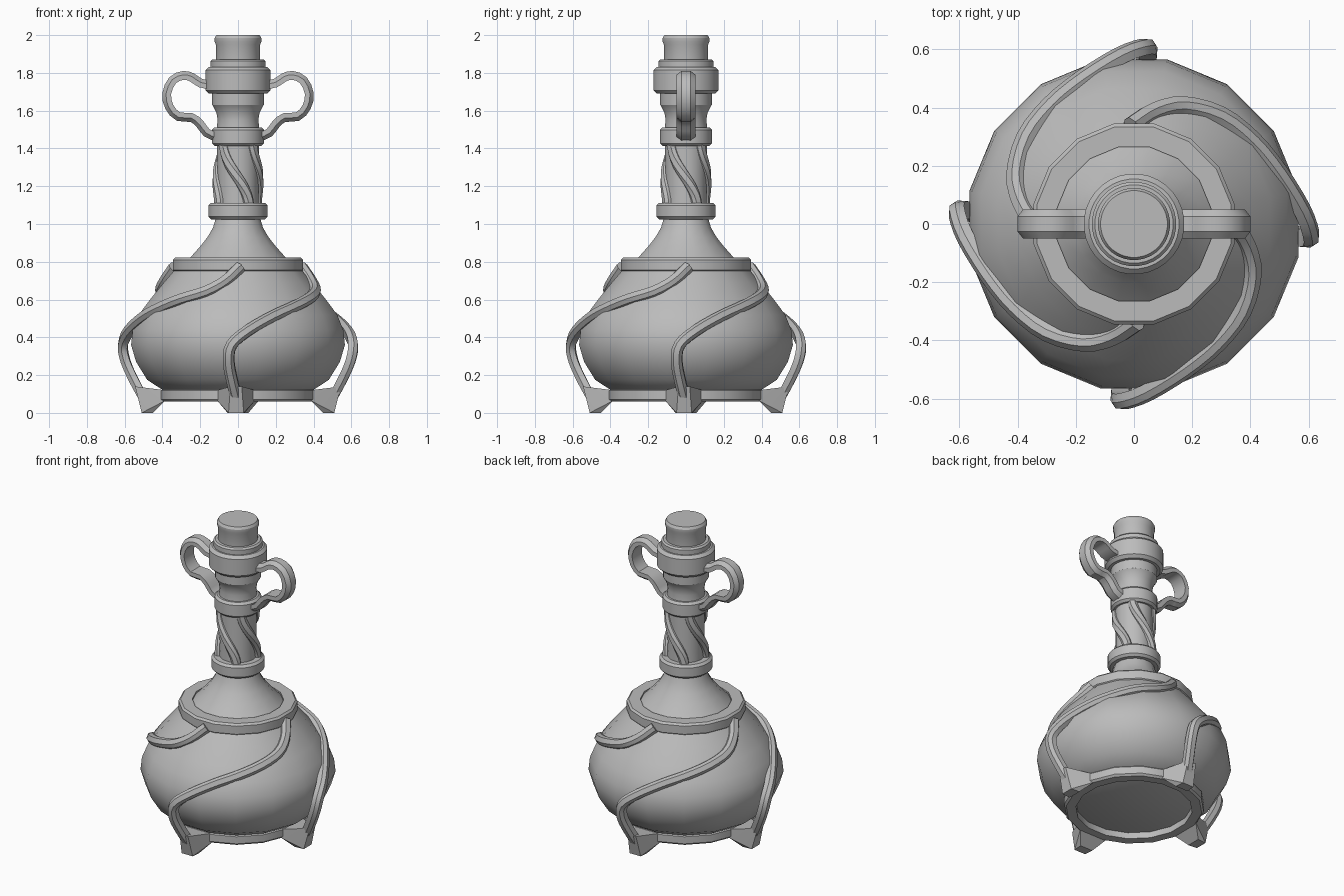
import bpy, bmesh, math
from mathutils import Vector, Matrix

if "Cube" in bpy.data.objects:
    bpy.data.objects.remove(bpy.data.objects["Cube"])

metal = bpy.data.materials.new("grey")
metal.diffuse_color = (0.5, 0.5, 0.5, 1)
metal.use_nodes = True
metal.node_tree.nodes["Principled BSDF"].inputs["Base Color"].default_value = metal.diffuse_color


def finish(name, bm, angle=30):
    bmesh.ops.recalc_face_normals(bm, faces=bm.faces[:])
    me = bpy.data.meshes.new(name)
    bm.to_mesh(me)
    bm.free()
    me.materials.append(metal)
    ob = bpy.data.objects.new(name, me)
    bpy.context.collection.objects.link(ob)
    bpy.ops.object.select_all(action='DESELECT')
    ob.select_set(True)
    bpy.context.view_layer.objects.active = ob
    bpy.ops.object.shade_smooth_by_angle(angle=math.radians(angle))
    return ob


def skin(bm, rows, close_rows=False):
    """Bridge a list of closed vertex loops; cap the ends if open."""
    n = len(rows[0])
    count = len(rows) if close_rows else len(rows) - 1
    for i in range(count):
        a, b = rows[i], rows[(i + 1) % len(rows)]
        for j in range(n):
            k = (j + 1) % n
            bm.faces.new((a[j], a[k], b[k], b[j]))
    if not close_rows:
        bm.faces.new(rows[0])
        bm.faces.new(rows[-1])


def lathe(name, profile, seg=32, ring=False):
    """Turn (radius, z) points round the z axis."""
    bm = bmesh.new()
    rows = []
    for r, z in profile:
        angles = [2 * math.pi * (j + 0.5) / seg for j in range(seg)]
        rows.append([bm.verts.new((r * math.cos(a), r * math.sin(a), z)) for a in angles])
    skin(bm, rows, ring)
    return finish(name, bm)


def band(name, inner, outer, z0, z1, bev=0.014, seg=32):
    """Bevelled ring."""
    return lathe(name, [(inner, z0), (outer - bev, z0), (outer, z0 + bev),
                        (outer, z1 - bev), (outer - bev, z1), (inner, z1)], seg, True)


def smooth_path(pts, steps=3):
    """Catmull-Rom curve through the points."""
    p = [Vector(q) for q in pts]
    p = [2 * p[0] - p[1]] + p + [2 * p[-1] - p[-2]]
    out = []
    for i in range(1, len(p) - 2):
        a, b, c, d = p[i - 1:i + 3]
        for s in range(steps):
            t = s / steps
            out.append(0.5 * (2 * b + (c - a) * t + (2 * a - 5 * b + 4 * c - d) * t * t
                              + (3 * b - a - 3 * c + d) * t ** 3))
    return out + [p[-2]]


def sweep(bm, path, outward, width, thick):
    """Strap with chamfered outer corners, its back turned away from outward(point)."""
    w, h = width / 2, thick / 2
    outline = [(-w, -h), (w, -h), (w, h * 0.2), (w * 0.5, h), (-w * 0.5, h), (-w, h * 0.2)]
    rows = []
    for i, p in enumerate(path):
        t = (path[min(i + 1, len(path) - 1)] - path[max(i - 1, 0)]).normalized()
        side = t.cross(outward(p)).normalized()
        up = side.cross(t)
        rows.append([bm.verts.new(p + side * u + up * v) for u, v in outline])
    skin(bm, rows)


def four_copies(bm):
    """Repeat the geometry round z at quarter turns."""
    base = bm.verts[:] + bm.edges[:] + bm.faces[:]
    for k in range(1, 4):
        new = bmesh.ops.duplicate(bm, geom=base)["geom"]
        bmesh.ops.rotate(bm, cent=(0, 0, 0), matrix=Matrix.Rotation(k * math.pi / 2, 3, 'Z'),
                         verts=[v for v in new if isinstance(v, bmesh.types.BMVert)])


# Bulb, shoulder cone and neck
lathe("body", [(0.36, 0.10), (0.42, 0.13), (0.49, 0.175), (0.55, 0.27), (0.577, 0.36),
               (0.568, 0.44), (0.535, 0.52), (0.475, 0.6), (0.40, 0.69), (0.33, 0.77)], 16)
lathe("shoulder", [(0.29, 0.79), (0.26, 0.82), (0.205, 0.88), (0.165, 0.93),
                   (0.135, 0.98), (0.12, 1.03)], 16)
lathe("neck", [(0.112, 1.02), (0.108, 1.2), (0.112, 1.42), (0.112, 1.52), (0.108, 1.55),
               (0.115, 1.59), (0.13, 1.62), (0.137, 1.63), (0.137, 1.70)])

# Bands
band("base_ring", 0.345, 0.415, 0.06, 0.13, 0.012, 16)
band("shoulder_ring", 0.27, 0.352, 0.745, 0.822, 0.012, 16)
band("lower_collar", 0.09, 0.157, 1.025, 1.112)
band("middle_collar", 0.09, 0.138, 1.412, 1.512)
band("upper_collar", 0.09, 0.173, 1.69, 1.832, 0.018)
band("lip", 0.09, 0.145, 1.82, 1.872, 0.01)

# Stopper
lathe("stopper", [(0.117, 1.85), (0.118, 1.95), (0.124, 1.965), (0.124, 1.985), (0.115, 2.0)])

# Curling straps from the shoulder ring down to the feet
bm = bmesh.new()
strap = smooth_path([(0.01, -0.34, 0.775), (-0.07, -0.39, 0.70), (-0.17, -0.41, 0.645),
                     (-0.30, -0.375, 0.605), (-0.41, -0.29, 0.56), (-0.50, -0.18, 0.51),
                     (-0.58, -0.05, 0.435), (-0.61, 0.035, 0.36), (-0.595, 0.05, 0.27),
                     (-0.545, 0.03, 0.16), (-0.49, 0.005, 0.06)])
sweep(bm, strap, lambda p: (p - Vector((0, 0, 0.35))).normalized(), 0.06, 0.05)
four_copies(bm)
finish("straps", bm)

# Wedge feet joined to the base ring
bm = bmesh.new()
for y in (-1, 1):
    for x, w, z in ((0.45, 0.045, 0), (0.51, 0.04, 0), (0.385, 0.10, 0.065),
                    (0.385, 0.10, 0.12), (0.545, 0.03, 0.14), (0.50, 0.03, 0.13)):
        bm.verts.new((-x, y * w + 0.01, z))
bmesh.ops.convex_hull(bm, input=bm.verts[:])
four_copies(bm)
finish("feet", bm)

# Twisting vines on the neck
bm = bmesh.new()
vine = []
for i in range(13):
    t = i / 12
    a = math.radians(-135 + 75 * (t * t * (3 - 2 * t)))
    r = 0.108 + 0.01 * t
    vine.append(Vector((r * math.cos(a), r * math.sin(a), 1.43 - 0.33 * t)))
sweep(bm, vine, lambda p: Vector((p.x, p.y, 0)).normalized(), 0.055, 0.04)
four_copies(bm)
finish("neck_vines", bm)

# Mirrored handles
loop = [(0.14, 1.735), (0.20, 1.745), (0.245, 1.775), (0.29, 1.785), (0.345, 1.76), (0.376, 1.69),
        (0.362, 1.62), (0.315, 1.57), (0.245, 1.565), (0.20, 1.53), (0.165, 1.485), (0.11, 1.46)]
for side, label in ((-1, "left_handle"), (1, "right_handle")):
    bm = bmesh.new()
    path = smooth_path([(side * x, 0, z) for x, z in loop], 2)
    # The strap back always faces the outside of the loop
    rows = []
    for i, p in enumerate(path):
        t = (path[min(i + 1, len(path) - 1)] - path[max(i - 1, 0)]).normalized()
        out = Vector((-t.z, 0, t.x)) * side
        rows.append([bm.verts.new(p + Vector((0, u, 0)) + out * v) for u, v in
                     ((-0.05, -0.022), (0.05, -0.022), (0.05, 0.005),
                      (0.025, 0.025), (-0.025, 0.025), (-0.05, 0.005))])
    skin(bm, rows)
    finish(label, bm)
